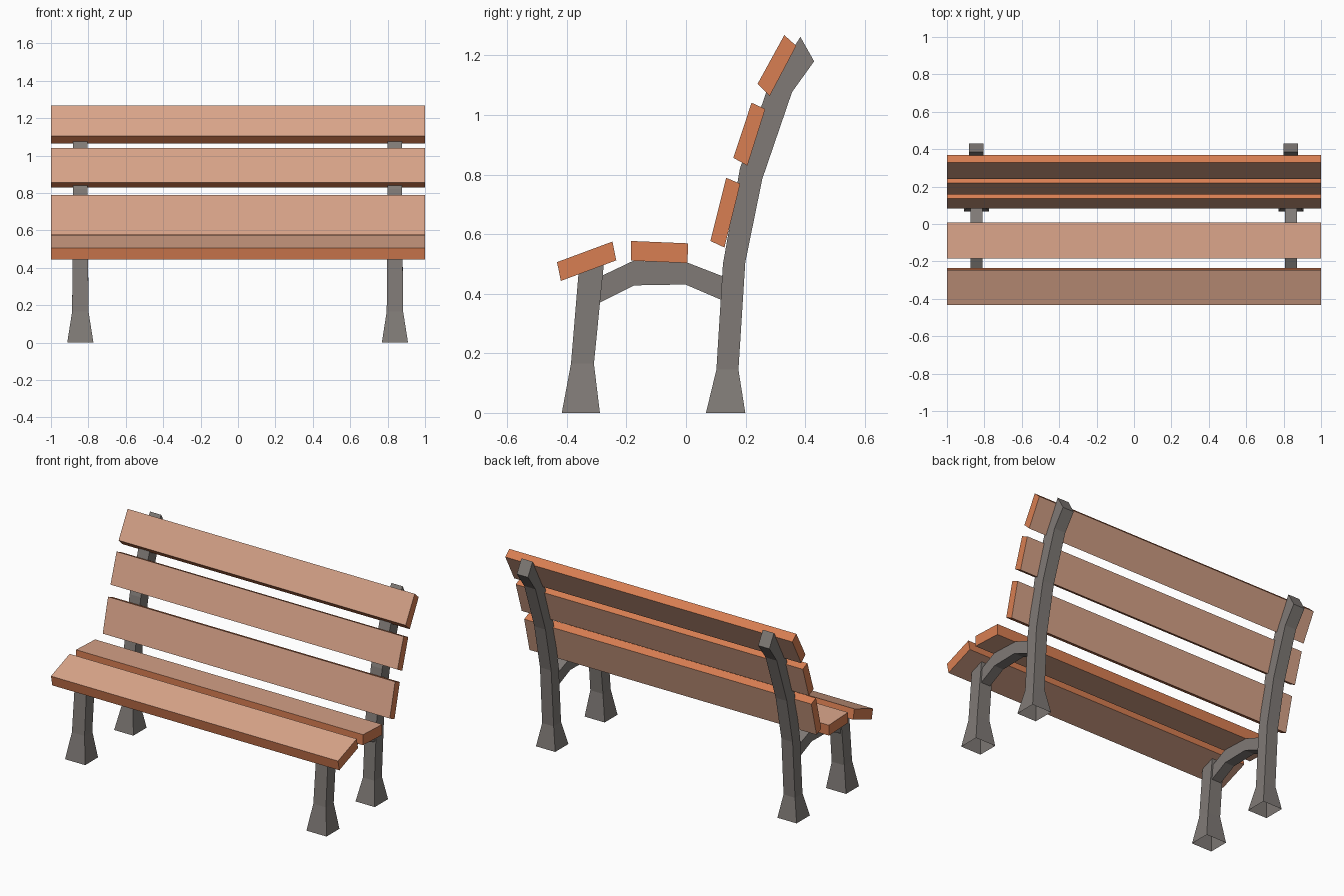
import bpy, bmesh

if "Cube" in bpy.data.objects:
    bpy.data.objects.remove(bpy.data.objects["Cube"])


def material(name, rgb):
    m = bpy.data.materials.new(name)
    m.diffuse_color = (*rgb, 1.0)
    m.use_nodes = True
    m.node_tree.nodes["Principled BSDF"].inputs["Base Color"].default_value = m.diffuse_color
    return m


PALE = material("pale wood", (0.69, 0.37, 0.25))
ORANGE = material("orange wood edge", (0.69, 0.21, 0.085))
GREY = material("grey iron", (0.215, 0.195, 0.182))


def finish(name, bm, mats):
    bmesh.ops.recalc_face_normals(bm, faces=bm.faces)
    mesh = bpy.data.meshes.new(name)
    bm.to_mesh(mesh)
    bm.free()
    for m in mats:
        mesh.materials.append(m)
    ob = bpy.data.objects.new(name, mesh)
    bpy.context.collection.objects.link(ob)
    return ob


def plank(name, corners):
    """Board along x; corners run a-b (broad), b-c (edge), c-d (broad), d-a (edge)."""
    bm = bmesh.new()
    left = [bm.verts.new((-1, y, z)) for y, z in corners]
    right = [bm.verts.new((1, y, z)) for y, z in corners]
    for i in range(4):
        j = (i + 1) % 4
        f = bm.faces.new((left[i], left[j], right[j], right[i]))
        f.material_index = i % 2          # broad faces pale, edges orange
    for ends in (left, right):
        bm.faces.new(ends).material_index = 1
    finish(name, bm, [PALE, ORANGE])


def bar(name, x, rings, open_start):
    """Square bar through rings of (point a, point b, half width)."""
    bm = bmesh.new()
    loops = []
    for a, b, w in rings:
        loops.append([bm.verts.new((x + s * w, *p))
                      for s, p in ((-1, a), (1, a), (1, b), (-1, b))])
    for lo, hi in zip(loops, loops[1:]):
        for i in range(4):
            j = (i + 1) % 4
            bm.faces.new((lo[i], lo[j], hi[j], hi[i]))
    bm.faces.new(loops[-1])
    if not open_start:
        bm.faces.new(loops[0])
    finish(name, bm, [GREY])


# Seat and back boards
plank("seat_front_board", [(-0.433, 0.506), (-0.247, 0.575), (-0.234, 0.512), (-0.42, 0.443)])
plank("seat_rear_board", [(-0.184, 0.577), (0.007, 0.569), (0.005, 0.503), (-0.185, 0.511)])
plank("back_lower_board", [(0.082, 0.577), (0.135, 0.789), (0.182, 0.769), (0.129, 0.555)])
plank("back_middle_board", [(0.159, 0.856), (0.22, 1.041), (0.266, 1.02), (0.206, 0.83)])
plank("back_top_board", [(0.24, 1.104), (0.33, 1.268), (0.37, 1.232), (0.281, 1.064)])

# Iron frames: flared hollow feet, front leg, rear leg with backrest, arched seat support
FRONT = [((-0.417, 0), (-0.289, 0), 0.07),
         ((-0.386, 0.165), (-0.309, 0.165), 0.044),
         ((-0.361, 0.466), (-0.276, 0.498), 0.041)]
REAR = [((0.067, 0), (0.199, 0), 0.067),
        ((0.102, 0.145), (0.176, 0.145), 0.04),
        ((0.124, 0.5), (0.199, 0.505), 0.039),
        ((0.181, 0.82), (0.256, 0.785), 0.039),
        ((0.274, 1.09), (0.356, 1.077), 0.039),
        ((0.384, 1.262), (0.43, 1.18), 0.039)]
ARCH = [((-0.31, 0.447), (-0.31, 0.36), 0.032),
        ((-0.178, 0.51), (-0.174, 0.428), 0.032),
        ((0.003, 0.505), (-0.002, 0.431), 0.032),
        ((0.14, 0.452), (0.14, 0.37), 0.032)]
for side, x in (("left", -0.843), ("right", 0.839)):
    bar(f"front_leg_{side}", x, FRONT, True)
    bar(f"rear_leg_{side}", x, REAR, True)
    bar(f"seat_support_{side}", x, ARCH, False)
